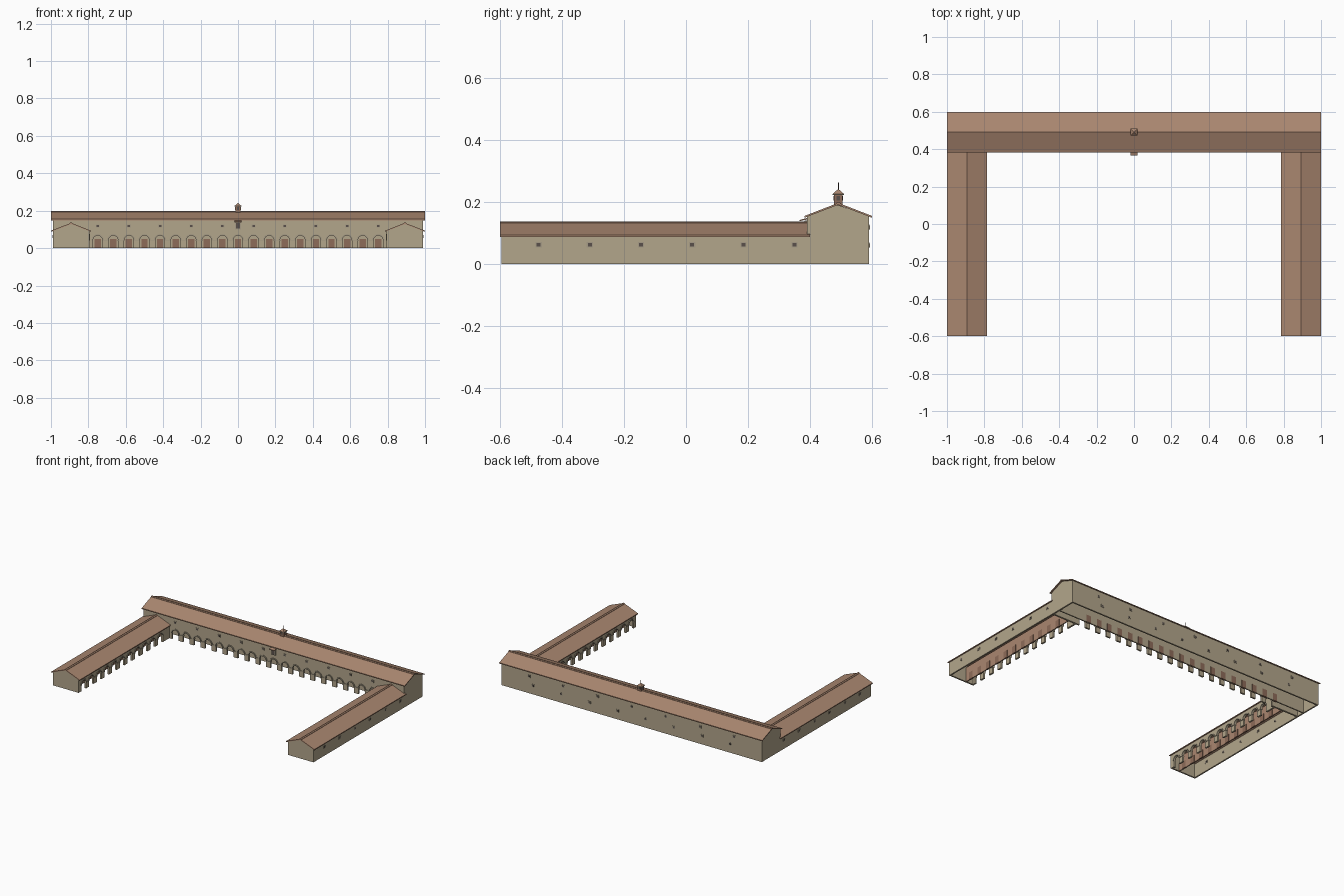
import bpy, bmesh, math

if "Cube" in bpy.data.objects:
    bpy.data.objects.remove(bpy.data.objects["Cube"])

def material(name, rgb):
    m = bpy.data.materials.new(name)
    m.diffuse_color = (*rgb, 1)
    m.use_nodes = True
    m.node_tree.nodes["Principled BSDF"].inputs["Base Color"].default_value = m.diffuse_color
    return m

WALL = material("plaster", (0.45, 0.38, 0.26))
ROOF = material("roof_tile", (0.40, 0.24, 0.16))
TRIM = material("stone_trim", (0.38, 0.33, 0.24))
WOOD = material("wood", (0.27, 0.15, 0.10))
DARK = material("window_dark", (0.10, 0.08, 0.07))

def prism(name, shapes, axis, a, b, mat):
    """Extrude (u, z) outlines along x or y, from a to b, into one object."""
    bm = bmesh.new()
    for pts in shapes:
        place = (lambda u, z, d: (d, u, z)) if axis == 'x' else (lambda u, z, d: (u, d, z))
        lo = [bm.verts.new(place(u, z, a)) for u, z in pts]
        hi = [bm.verts.new(place(u, z, b)) for u, z in pts]
        bm.faces.new(lo)
        bm.faces.new(hi)
        for i in range(len(pts)):
            j = (i + 1) % len(pts)
            bm.faces.new((lo[i], lo[j], hi[j], hi[i]))
    bmesh.ops.recalc_face_normals(bm, faces=bm.faces)
    me = bpy.data.meshes.new(name)
    bm.to_mesh(me)
    bm.free()
    me.materials.append(mat)
    ob = bpy.data.objects.new(name, me)
    bpy.context.collection.objects.link(ob)
    return ob

def rect(u0, u1, z0, z1):
    return [(u0, z0), (u1, z0), (u1, z1), (u0, z1)]

def rects(centres, z, w, h):
    return [rect(c - w / 2, c + w / 2, z - h / 2, z + h / 2) for c in centres]

def gable(c, half, eave, ridge):
    return [(c - half, 0), (c + half, 0), (c + half, eave), (c, ridge), (c - half, eave)]

def chevron(c, half, eave, ridge, t=0.006):
    return [(c - half, eave - t), (c, ridge - t), (c + half, eave - t),
            (c + half, eave), (c, ridge), (c - half, eave)]

PITCH, R, SPRING, SEG = 1 / 12, 0.025, 0.042, 12

def arc(c, r):
    return [(c - r * math.cos(math.pi * i / SEG), SPRING + r * math.sin(math.pi * i / SEG))
            for i in range(SEG + 1)]

def arcade_outline(u0, u1, top, centres):
    pts = [(u0, 0)]
    for c in centres:
        pts += [(c - R, 0)] + arc(c, R) + [(c + R, 0)]
    return pts + [(u1, 0), (u1, top), (u0, top)]

def rings(centres):
    return [arc(c, R + 0.008) + arc(c, R)[::-1] for c in centres]

def windows(name, axis, face, out, shapes_at):
    """Framed panes; out is the outward direction along the axis."""
    cs, z = shapes_at
    prism(name + "_frames", rects(cs, z, 0.02, 0.018), axis, face - out * 0.011, face + out * 0.002, TRIM)
    prism(name + "_panes", rects(cs, z, 0.013, 0.011), axis, face - out * 0.012, face + out * 0.003, DARK)

# Main range: walls
bays = [(i - 9) * PITCH for i in range(19)]
prism("main_front_wall", [arcade_outline(-0.99, 0.99, 0.155, bays)], 'y', 0.39, 0.402, WALL)
prism("main_arch_rings", rings(bays), 'y', 0.386, 0.392, TRIM)
prism("main_pier_capitals", rects([b + PITCH / 2 for b in bays[:-1]], SPRING, 0.036, 0.005),
      'y', 0.387, 0.404, TRIM)
prism("main_back_wall", [rect(-0.99, 0.99, 0, 0.155)], 'y', 0.58, 0.59, WALL)
prism("main_portico_wall", [rect(-0.98, 0.98, 0, 0.155)], 'y', 0.45, 0.458, WALL)
prism("main_doors", rects(bays, 0.025, 0.034, 0.05), 'y', 0.446, 0.46, WOOD)
for s in (-1, 1):
    prism("main_gable_wall", [gable(0.49, 0.1, 0.155, 0.19)], 'x', s * 0.99, s * 0.98, WALL)

# Main range: roof and windows
prism("main_roof", [chevron(0.491, 0.109, 0.155, 0.197)], 'x', -1, 1, ROOF)
prism("main_ridge_cap", [chevron(0.491, 0.008, 0.1965, 0.1995)], 'x', -1, 1, ROOF)
windows("front_upper_windows", 'y', 0.39, -1, ([(i - 4.5) / 6 for i in range(10)], 0.118))
windows("back_upper_windows", 'y', 0.59, 1, ([(i - 3) * 0.26 for i in range(7)], 0.118))
windows("back_lower_windows", 'y', 0.59, 1, ([(i - 3.5) * 0.214 for i in range(8)], 0.06))

# Central niche with its little canopy
prism("niche_frame", [rect(-0.016, 0.016, 0.1, 0.14)], 'y', 0.382, 0.392, TRIM)
prism("niche_recess", [rect(-0.01, 0.01, 0.104, 0.134)], 'y', 0.381, 0.39, DARK)
prism("niche_canopy", [[(0.366, 0.138), (0.392, 0.144), (0.392, 0.149), (0.366, 0.142)]],
      'x', -0.02, 0.02, ROOF)

# Roof turret
prism("turret_body", [rect(-0.014, 0.014, 0.185, 0.224)], 'y', 0.477, 0.505, WOOD)
for x in (-1, 1):
    prism("turret_side_louvre", [rect(0.485, 0.497, 0.204, 0.219)], 'x', x * 0.0135, x * 0.015, DARK)
prism("turret_louvres", [rect(-0.006, 0.006, 0.204, 0.219)], 'y', 0.476, 0.506, DARK)
prism("turret_cornice", [rect(-0.019, 0.019, 0.222, 0.226)], 'y', 0.472, 0.51, TRIM)
bpy.ops.mesh.primitive_cone_add(vertices=4, radius1=0.026, radius2=0, depth=0.016,
                                location=(0, 0.491, 0.234), rotation=(0, 0, math.pi / 4))
cap = bpy.context.object
cap.name = "turret_roof"
cap.data.materials.append(ROOF)
bpy.ops.mesh.primitive_cylinder_add(vertices=6, radius=0.0015, depth=0.024, location=(0, 0.491, 0.25))
bpy.context.object.name = "turret_finial"
bpy.context.object.data.materials.append(DARK)

# Two side wings, mirrored
wing_bays = [-0.54 + i * PITCH for i in range(11)]
for s, side in ((-1, "left"), (1, "right")):
    prism(side + "_wing_outer_wall", [rect(-0.595, 0.395, 0, 0.095)], 'x', s * 0.99, s * 0.98, WALL)
    prism(side + "_wing_arcade", [arcade_outline(-0.595, 0.392, 0.095, wing_bays)],
          'x', s * 0.795, s * 0.807, WALL)
    prism(side + "_wing_arch_rings", rings(wing_bays), 'x', s * 0.791, s * 0.797, TRIM)
    prism(side + "_wing_capitals", rects([b + PITCH / 2 for b in wing_bays[:-1]], SPRING, 0.036, 0.005),
          'x', s * 0.792, s * 0.809, TRIM)
    prism(side + "_wing_portico_wall", [rect(-0.59, 0.392, 0, 0.1)], 'x', s * 0.855, s * 0.861, ROOF)
    prism(side + "_wing_doors", rects(wing_bays, 0.025, 0.034, 0.05), 'x', s * 0.852, s * 0.863, WOOD)
    prism(side + "_wing_gable", [gable(s * 0.8925, 0.0975, 0.093, 0.131)], 'y', -0.595, -0.585, WALL)
    prism(side + "_wing_roof", [chevron(s * 0.8925, 0.1075, 0.093, 0.135)], 'y', -0.6, 0.4, ROOF)
    prism(side + "_wing_ridge_cap", [chevron(s * 0.8925, 0.008, 0.1345, 0.1375)], 'y', -0.6, 0.4, ROOF)
    windows(side + "_wing_windows", 'x', s * 0.99, s, ([-0.475 + i * 0.165 for i in range(6)], 0.062))
